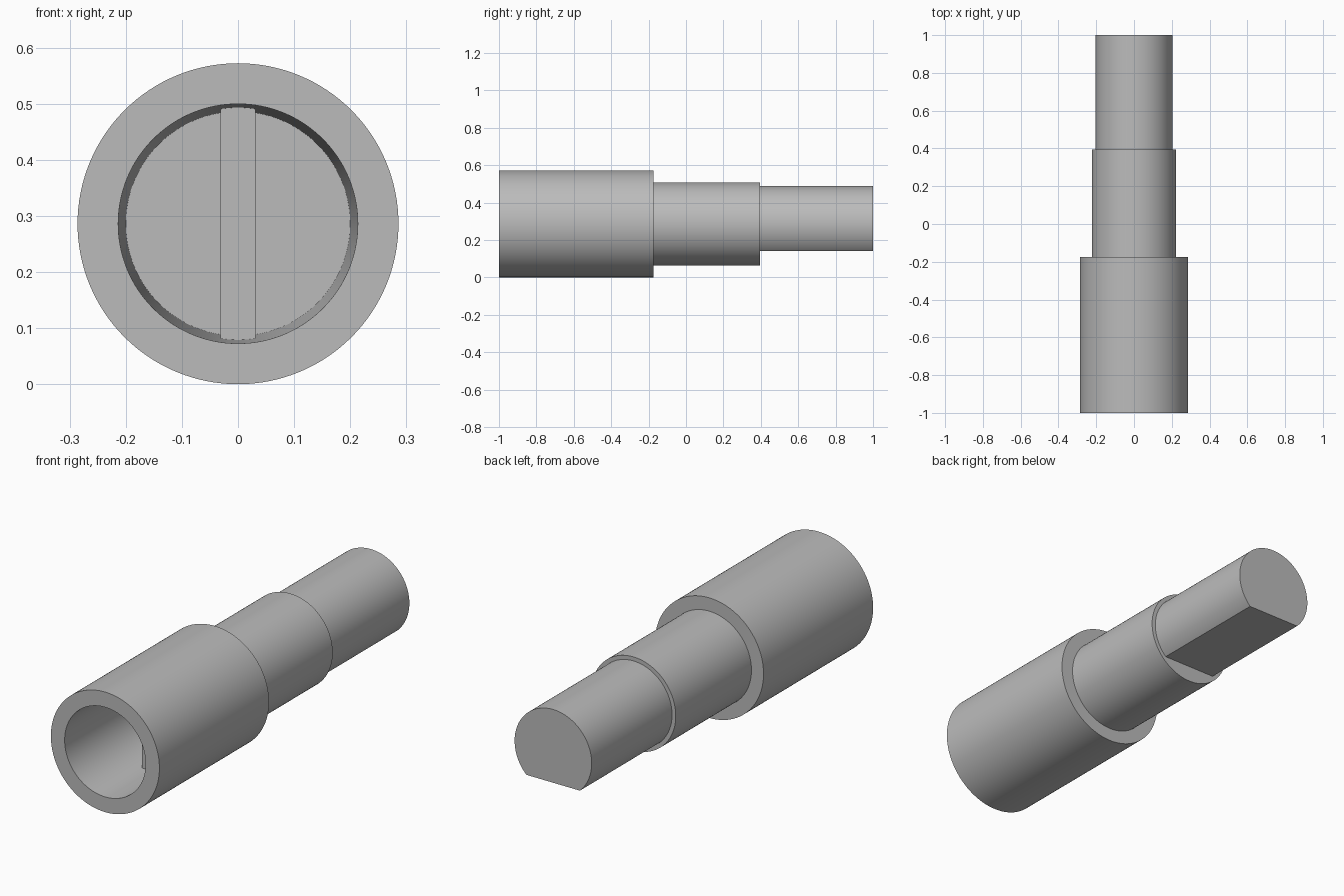
import bpy
import bmesh
from math import asin, cos, pi, sin

if "Cube" in bpy.data.objects:
    bpy.data.objects.remove(bpy.data.objects["Cube"], do_unlink=True)

AXIS_Z = 0.286
SIDES = 128

steel = bpy.data.materials.new("grey steel")
steel.use_nodes = True
GREY = (0.5, 0.5, 0.5, 1)
steel.diffuse_color = GREY
steel.node_tree.nodes["Principled BSDF"].inputs["Base Color"].default_value = GREY


def finish(name, bm):
    """Turn a bmesh into a smooth-shaded part with sharp rims."""
    bmesh.ops.recalc_face_normals(bm, faces=bm.faces[:])
    mesh = bpy.data.meshes.new(name)
    bm.to_mesh(mesh)
    bm.free()
    obj = bpy.data.objects.new(name, mesh)
    bpy.context.collection.objects.link(obj)
    mesh.materials.append(steel)
    bpy.ops.object.select_all(action='DESELECT')
    obj.select_set(True)
    bpy.context.view_layer.objects.active = obj
    bpy.ops.object.shade_smooth_by_angle(angle=pi / 6)
    return obj


def lathe(name, profile):
    """Revolve (radius, y) points about the long axis and cap both ends."""
    bm = bmesh.new()
    rings = []
    for r, y in profile:
        rings.append([bm.verts.new((r * cos(2 * pi * i / SIDES), y,
                                    AXIS_Z + r * sin(2 * pi * i / SIDES)))
                      for i in range(SIDES)])
    for a, b in zip(rings, rings[1:]):
        for i in range(SIDES):
            j = (i + 1) % SIDES
            bm.faces.new((a[i], a[j], b[j], b[i]))
    bm.faces.new(rings[0])
    bm.faces.new(rings[-1])
    return finish(name, bm)


def flatted_shaft(name, radius, flat_z, y0, y1):
    """Extrude a circle with a flat cut along its underside."""
    bm = bmesh.new()
    start = asin((flat_z - AXIS_Z) / radius)
    sweep = pi - 2 * start
    face = bm.faces.new([
        bm.verts.new((radius * cos(start + sweep * i / SIDES), y0,
                      AXIS_Z + radius * sin(start + sweep * i / SIDES)))
        for i in range(SIDES + 1)])
    result = bmesh.ops.extrude_face_region(bm, geom=[face], use_keep_orig=True)
    moved = [v for v in result["geom"] if isinstance(v, bmesh.types.BMVert)]
    bmesh.ops.translate(bm, verts=moved, vec=(0, y1 - y0, 0))
    return finish(name, bm)


# Sleeve: tapered bore, thick socket and narrower collar
BORE_END = -0.34
lathe("stepped_sleeve", [(0.2, BORE_END), (0.2135, -1), (0.286, -1),
                         (0.286, -0.175), (0.2225, -0.175), (0.2225, 0.395)])

# Rear shaft with a flat underneath
flatted_shaft("flatted_shaft", 0.203, 0.14, 0.385, 1)

# Upright key across the bottom of the bore, its ends sunk into the wall
bm = bmesh.new()
bmesh.ops.create_cube(bm, size=1)
KEY_FRONT = -0.68
bmesh.ops.scale(bm, vec=(0.062, BORE_END - KEY_FRONT + 0.01, 0.424), verts=bm.verts[:])
bmesh.ops.translate(bm, vec=(0, (BORE_END + KEY_FRONT + 0.01) / 2, AXIS_Z), verts=bm.verts[:])
finish("bore_key", bm)
